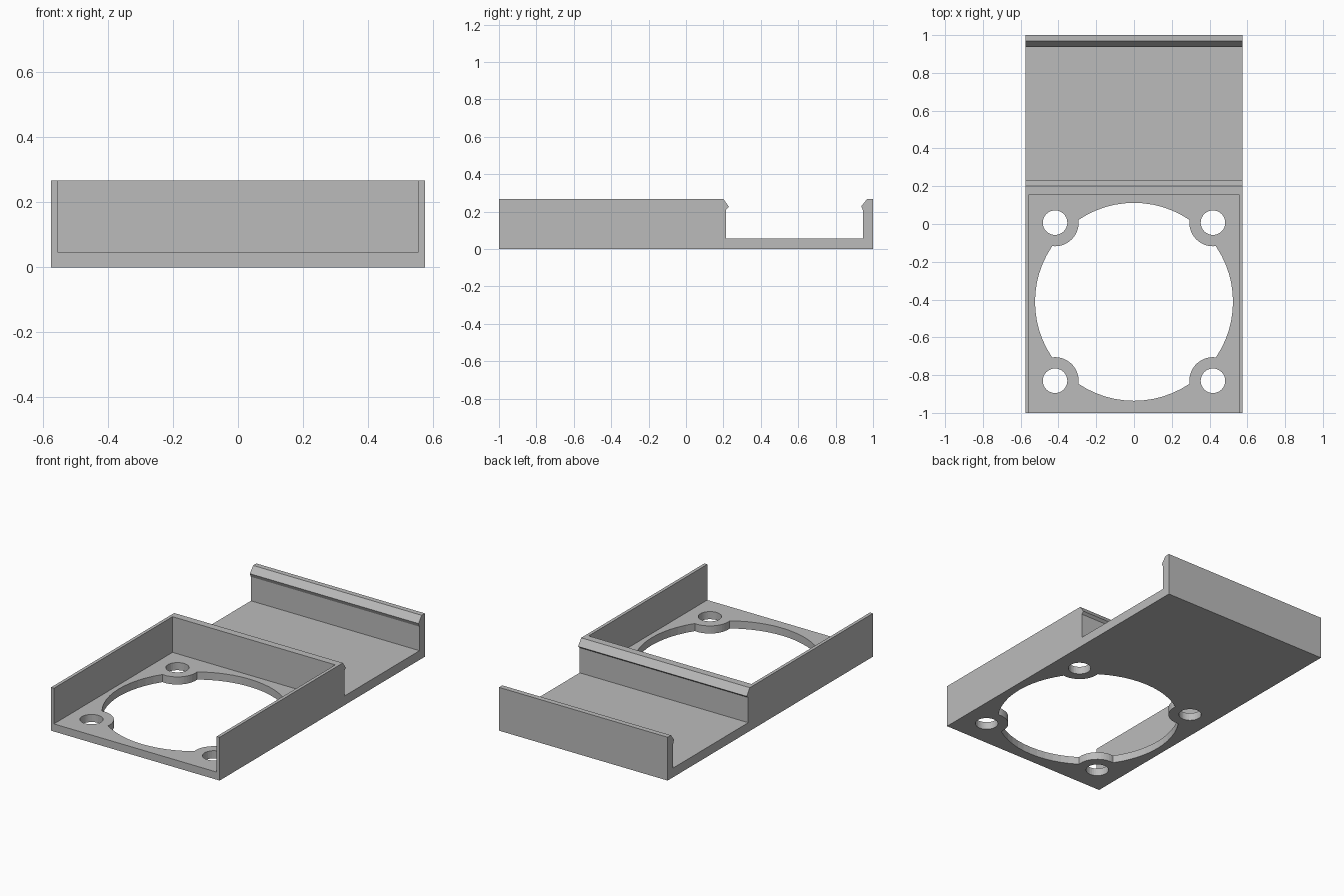
import bpy
import bmesh
from mathutils import Matrix

if "Cube" in bpy.data.objects:
    bpy.data.objects.remove(bpy.data.objects["Cube"], do_unlink=True)

HALF_WIDTH = 0.575
TOP = 0.267

grey = bpy.data.materials.new("plain grey")
grey.use_nodes = True
colour = (0.5, 0.5, 0.5, 1)
grey.diffuse_color = colour
grey.node_tree.nodes["Principled BSDF"].inputs["Base Color"].default_value = colour


def finish(name, bm):
    bmesh.ops.recalc_face_normals(bm, faces=bm.faces[:])
    mesh = bpy.data.meshes.new(name)
    bm.to_mesh(mesh)
    bm.free()
    mesh.materials.append(grey)
    obj = bpy.data.objects.new(name, mesh)
    bpy.context.collection.objects.link(obj)
    return obj


def extrude_profile(name, points, half_width):
    """Sweep a (y, z) side outline across the width."""
    bm = bmesh.new()
    face = bm.faces.new([bm.verts.new((-half_width, y, z)) for y, z in points])
    swept = bmesh.ops.extrude_face_region(bm, geom=[face])
    verts = [v for v in swept["geom"] if isinstance(v, bmesh.types.BMVert)]
    bmesh.ops.translate(bm, verts=verts, vec=(2 * half_width, 0, 0))
    return finish(name, bm)


def cylinder(name, x, y, radius, depth, sides):
    bm = bmesh.new()
    bmesh.ops.create_cone(bm, cap_ends=True, segments=sides, radius1=radius,
                          radius2=radius, depth=depth,
                          matrix=Matrix.Translation((x, y, 0)))
    return finish(name, bm)


def cut(target, cutter):
    """Subtract the cutter, keep the result and discard the cutter."""
    mod = target.modifiers.new("cut", "BOOLEAN")
    mod.operation = "DIFFERENCE"
    mod.solver = "EXACT"
    mod.object = cutter
    cutter.hide_render = True
    bpy.context.view_layer.update()
    graph = bpy.context.evaluated_depsgraph_get()
    result = bpy.data.meshes.new_from_object(target.evaluated_get(graph))
    target.modifiers.remove(mod)
    target.data = result
    bpy.data.objects.remove(cutter, do_unlink=True)


# Whole side outline: front block, cross wall with lip, tray floor, back clip
outline = [(-1, 0), (1, 0), (1, TOP), (0.968, TOP), (0.937, 0.228),
           (0.947, 0.205), (0.947, 0.057), (0.215, 0.057), (0.215, 0.212),
           (0.23, 0.225), (0.2, TOP), (-1, TOP)]
bracket = extrude_profile("fan_bracket", outline, HALF_WIDTH)

# Open-fronted pocket leaves thin side walls and the cross wall
pocket = [(-1.1, 0.047), (0.155, 0.047), (0.155, 0.4), (-1.1, 0.4)]
cut(bracket, extrude_profile("pocket_cutter", pocket, 0.555))

# Round air opening, kept clear of the four screw bosses
bosses = [(x, y) for x in (-0.418, 0.418) for y in (-0.83, 0.007)]
opening = cylinder("opening_cutter", 0, -0.412, 0.524, 0.3, 64)
for x, y in bosses:
    cut(opening, cylinder("boss_cutter", x, y, 0.125, 0.5, 48))
cut(bracket, opening)

# Screw holes
for x, y in bosses:
    cut(bracket, cylinder("screw_cutter", x, y, 0.065, 0.3, 32))
